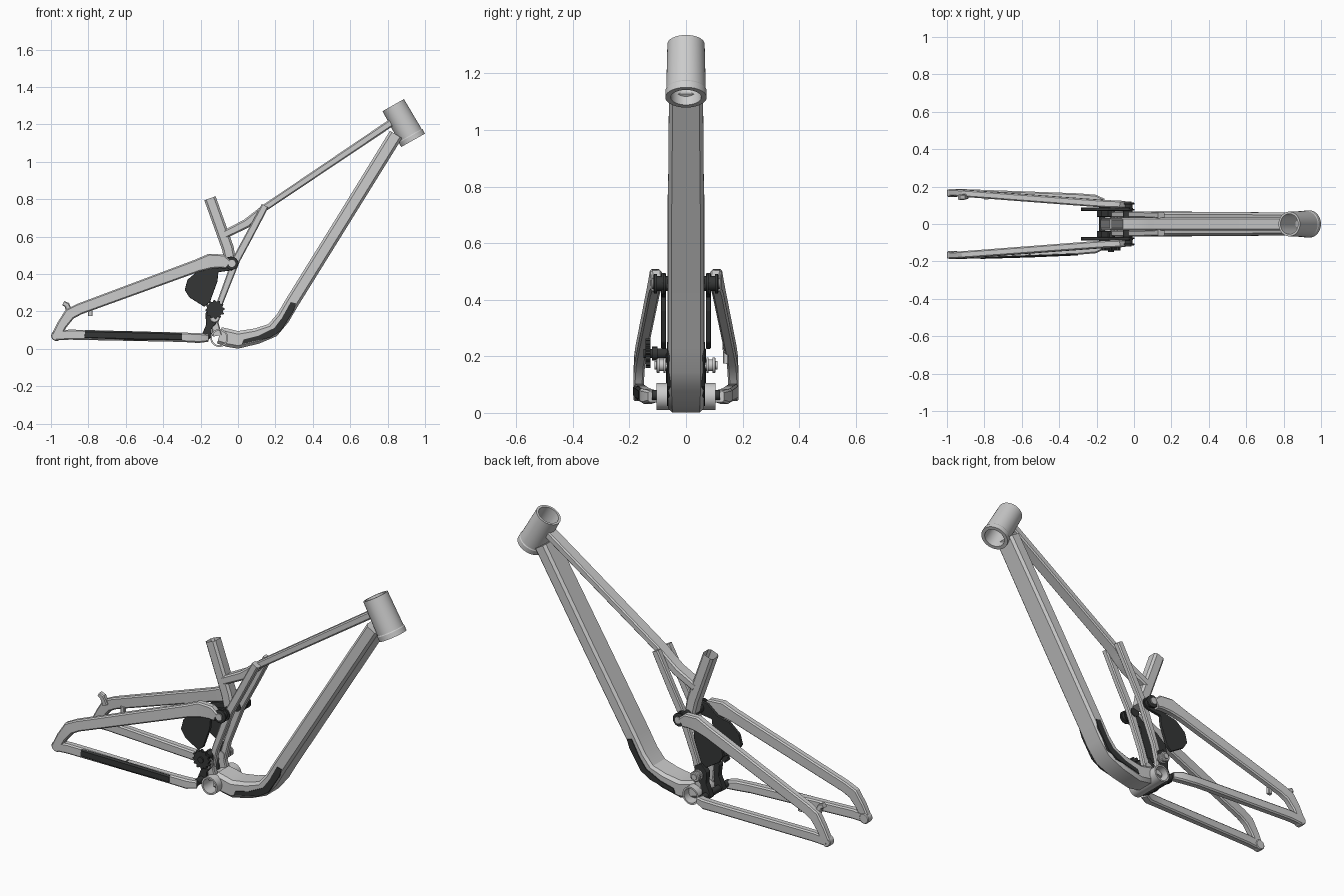
import bpy, bmesh, math
from mathutils import Vector as V

DARK = bpy.data.materials.new("dark_rubber")
DARK.diffuse_color = (0.035, 0.037, 0.037, 1)


def finish(name, bm, mat=None, smooth=True):
    bmesh.ops.recalc_face_normals(bm, faces=bm.faces[:])
    me = bpy.data.meshes.new(name)
    bm.to_mesh(me)
    bm.free()
    if smooth:
        me.polygons.foreach_set("use_smooth", [True] * len(me.polygons))
        me.set_sharp_from_angle(angle=math.radians(28))
    if mat:
        me.materials.append(mat)
    ob = bpy.data.objects.new(name, me)
    bpy.context.collection.objects.link(ob)
    return ob


def bridge(bm, a, b):
    n = len(a)
    for i in range(n):
        bm.faces.new((a[i], a[(i + 1) % n], b[(i + 1) % n], b[i]))


# Chamfered rectangular tube along points (x, y, z, half width, half height)
def tube(name, pts, mat=None, chamfer=0.35, hollow=0.0):
    bm = bmesh.new()
    P = [V(p[:3]) for p in pts]
    rings = []
    for i, p in enumerate(pts):
        d0 = (P[i] - P[max(i - 1, 0)]).normalized()
        d1 = (P[min(i + 1, len(P) - 1)] - P[i]).normalized()
        t = (d0 + d1).normalized()
        stretch = 1 / max(0.6, t.dot(d1 if d1.length else d0))
        side = (V((0, 1, 0)) - t * t.y).normalized()
        up = side.cross(t)
        w, h = p[3], p[4]
        c = chamfer * min(w, h)
        sec = [(w, h - c), (w - c, h), (c - w, h), (-w, h - c),
               (-w, c - h), (c - w, -h), (w - c, -h), (w, c - h)]
        rings.append([bm.verts.new(P[i] + side * a + up * b * stretch) for a, b in sec])
    for a, b in zip(rings, rings[1:]):
        bridge(bm, a, b)
    cap = bm.faces.new(rings[0])
    bm.faces.new(rings[-1])
    if hollow:
        bmesh.ops.inset_region(bm, faces=[cap], thickness=hollow)
        ext = bmesh.ops.extrude_discrete_faces(bm, faces=[cap])["faces"][0]
        bmesh.ops.translate(bm, verts=ext.verts[:], vec=(P[1] - P[0]).normalized() * 0.15)
    return finish(name, bm, mat)


# Round part through rings given as (distance along axis, radius); closed = hollow loop
def lathe(name, start, axis, prof, mat=None, closed=False, n=32):
    bm = bmesh.new()
    ax = V(axis).normalized()
    s = ax.orthogonal().normalized()
    u = ax.cross(s)
    rings = []
    for d, r in prof:
        rings.append([bm.verts.new(V(start) + ax * d + (s * math.cos(k * math.tau / n)
                      + u * math.sin(k * math.tau / n)) * r) for k in range(n)])
    for a, b in zip(rings, rings[1:]):
        bridge(bm, a, b)
    if closed:
        bridge(bm, rings[-1], rings[0])
    else:
        bm.faces.new(rings[0])
        bm.faces.new(rings[-1])
    return finish(name, bm, mat)


# Flat (x, z) outline extruded between two y values
def plate(name, pts, y0, y1, mat=None, bevel=0.0):
    bm = bmesh.new()
    a = [bm.verts.new((x, y0, z)) for x, z in pts]
    b = [bm.verts.new((x, y1, z)) for x, z in pts]
    bridge(bm, a, b)
    bm.faces.new(a)
    bm.faces.new(b)
    ob = finish(name, bm, mat, smooth=False)
    if bevel:
        m = ob.modifiers.new("bevel", "BEVEL")
        m.width = bevel
        m.segments = 2
    return ob


# Head tube, slightly tapered with a lip at the lower end
lathe("head_tube", (0.83, 0, 1.303), (0.106, 0, -0.188),
      [(0, 0.066), (0.185, 0.070), (0.19, 0.073), (0.216, 0.073), (0.216, 0.054), (0, 0.054)],
      closed=True, n=40)

# Main frame tubes
tube("down_tube", [(-0.10, 0, 0.072, 0.062, 0.045), (-0.05, 0, 0.058, 0.064, 0.048),
                   (0.0, 0, 0.048, 0.064, 0.046), (0.10, 0, 0.068, 0.064, 0.042),
                   (0.185, 0, 0.10, 0.064, 0.038), (0.24, 0, 0.165, 0.064, 0.037),
                   (0.29, 0, 0.25, 0.064, 0.037), (0.56, 0, 0.685, 0.064, 0.037),
                   (0.845, 0, 1.146, 0.060, 0.038)])
tube("top_tube", [(0.818, 0, 1.208, 0.034, 0.02), (0.14, 0, 0.752, 0.034, 0.018),
                  (0.10, 0, 0.715, 0.034, 0.022), (0.045, 0, 0.67, 0.034, 0.024),
                  (-0.07, 0, 0.612, 0.034, 0.022)])
tube("seat_tube", [(-0.15, 0, 0.805, 0.033, 0.032), (-0.055, 0, 0.54, 0.033, 0.032),
                   (-0.04, 0, 0.47, 0.033, 0.03)], hollow=0.009)

# Bottom bracket shell
lathe("bottom_bracket_shell", (-0.10, -0.105, 0.058), (0, 1, 0),
      [(0, 0.048), (0.21, 0.048), (0.21, 0.039), (0, 0.039)], closed=True)

guard = [(0.02, 0.025), (0.03, 0.05), (0.11, 0.07), (0.195, 0.112), (0.235, 0.165),
         (0.282, 0.25), (0.31, 0.243), (0.295, 0.20), (0.228, 0.095), (0.17, 0.06)]
rocker = [(-0.285, 0.315), (-0.27, 0.37), (-0.21, 0.42), (-0.14, 0.435), (-0.08, 0.485),
          (-0.03, 0.495), (-0.005, 0.46), (-0.03, 0.42), (-0.105, 0.41), (-0.11, 0.36),
          (-0.15, 0.25), (-0.18, 0.225), (-0.26, 0.275)]
lower_link = [(-0.20, 0.06), (-0.17, 0.13), (-0.175, 0.19), (-0.14, 0.23), (-0.10, 0.21),
              (-0.105, 0.15), (-0.14, 0.11), (-0.145, 0.06), (-0.17, 0.04)]

for s, tag in ((1, "left"), (-1, "right")):
    # Twin struts from the top tube to the bottom bracket
    tube("frame_strut_" + tag, [(0.145, s * .047, 0.765, .018, .02), (0.06, s * .05, 0.605, .016, .021),
                                (-0.01, s * .05, 0.475, .016, .021), (-0.095, s * .05, 0.25, .016, .017),
                                (-0.125, s * .05, 0.14, .016, .02), (-0.11, s * .05, 0.07, .016, .025)])
    # Protector strips on the lower frame bend
    plate("down_tube_guard_" + tag, guard, s * 0.055, s * 0.068, DARK)
    # Suspension links
    plate("rocker_plate_" + tag, rocker, s * 0.070, s * 0.088, DARK, 0.004)
    plate("lower_link_" + tag, lower_link, s * 0.038, s * 0.07, DARK, 0.004)
    # Flanged pivot bolts
    for nm, x, z, r, e in (("upper", -0.033, 0.457, 0.035, 0.115), ("lower", -0.125, 0.168, 0.028, 0.105)):
        lathe(nm + "_pivot_" + tag, (x, 0, z), (0, s, 0),
              [(0.03, r * .75), (0.072, r * .75), (0.072, r), (0.08, r), (0.08, r * .75),
               (e - .012, r * .75), (e - .012, r), (e - .003, r), (e, r * .85)],
              DARK if nm == "upper" else None, n=20)
        lathe(nm + "_pivot_cap_" + tag, (x, 0, z), (0, s, 0),
              [(e - .01, r * .55), (e + .006, r * .55)], n=16)
    # Rear triangle: upper stay curving down into the dropout
    tube("seat_stay_" + tag, [(-0.055, s * .103, 0.452, .02, .026), (-0.085, s * .105, 0.468, .02, .036),
                              (-0.15, s * .108, 0.468, .02, .04), (-0.22, s * .113, 0.444, .02, .034),
                              (-0.85, s * .160, 0.212, .019, .03), (-0.90, s * .164, 0.186, .019, .031),
                              (-0.94, s * .167, 0.13, .019, .027), (-0.972, s * .168, 0.07, .018, .025)])
    # Lower stay, bending inward to the link axle
    tube("chain_stay_" + tag, [(-0.975, s * .168, 0.07, .018, .025), (-0.90, s * .166, 0.076, .02, .027),
                               (-0.30, s * .143, 0.062, .021, .025), (-0.21, s * .135, 0.058, .022, .026),
                               (-0.165, s * .115, 0.058, .021, .02)])
    lathe("dropout_" + tag, (-0.971, s * .145, 0.07), (0, s, 0),
          [(0, .024), (.004, .028), (.036, .028), (.04, .024)], n=20)

# Axle joining both lower stays to the links
lathe("stay_axle", (-0.17, -0.12, 0.063), (0, 1, 0), [(0, 0.018), (0.24, 0.018)], DARK, n=16)

# Toothed idler wheel and its axle on the drive side
teeth = []
for k in range(48):
    r = 0.052 if k % 4 < 2 else 0.043
    a = k * math.tau / 48
    teeth.append((-0.123 + r * math.cos(a), 0.21 + r * math.sin(a)))
plate("idler_wheel", teeth, -0.143, -0.126, DARK)
lathe("idler_axle", (-0.123, -0.05, 0.21), (0, -1, 0),
      [(0, .018), (.05, .018), (.05, .024), (.07, .024), (.07, .016), (.1, .016)], DARK, n=16)

# Protector on the drive side lower stay
tube("chain_stay_guard", [(-0.82, -.1655, 0.076, .021, .022), (-0.56, -.156, 0.07, .023, .024),
                          (-0.30, -.147, 0.064, .021, .021)], DARK)

# Brake mount tabs on the left stay
tube("brake_mount", [(-0.935, .143, 0.245, .014, .012), (-0.915, .143, 0.235, .014, .014),
                     (-0.90, .148, 0.195, .014, .016)])
tube("brake_mount_front", [(-0.79, .14, 0.215, .01, .012), (-0.79, .14, 0.175, .01, .012)])
